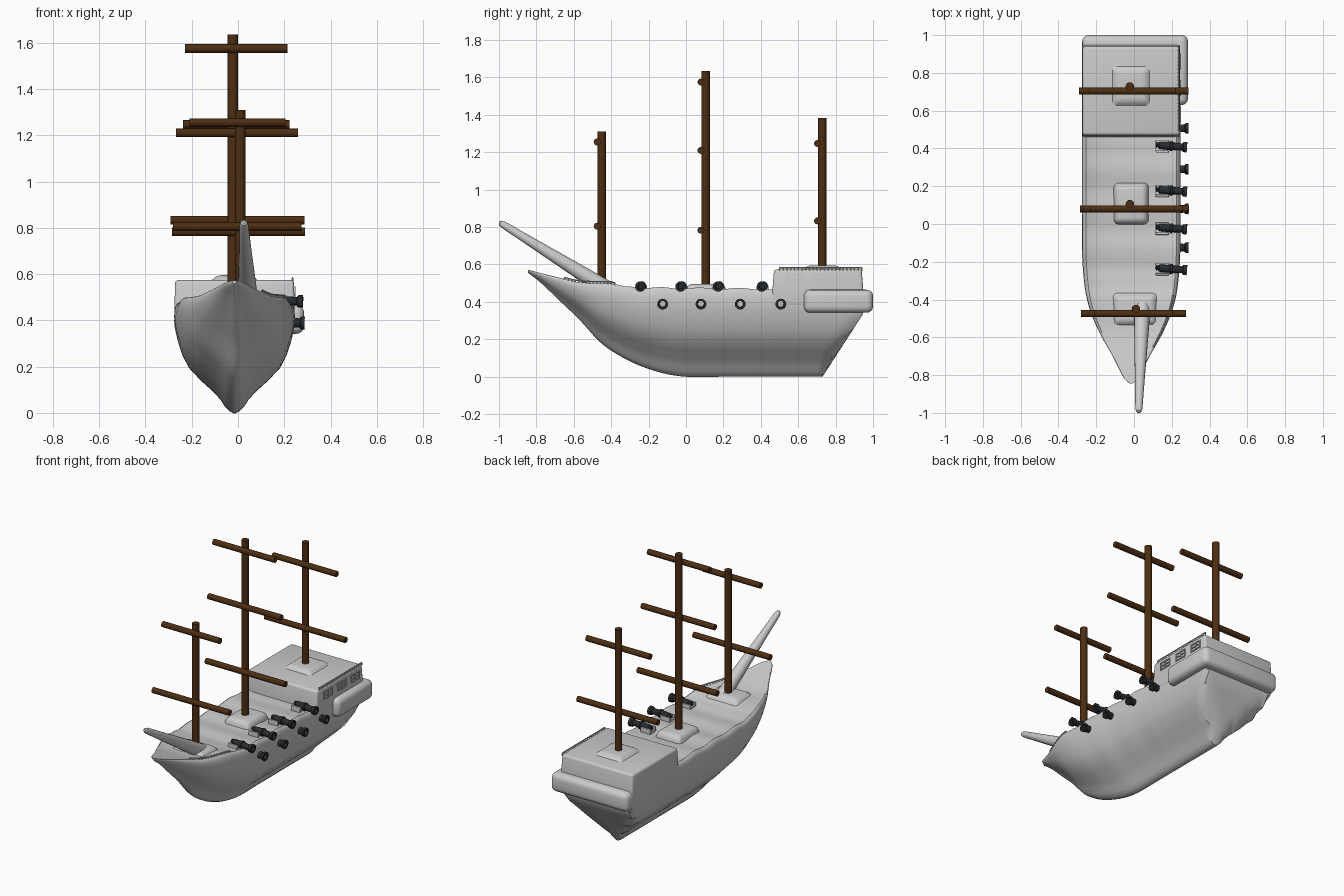
import bpy, bmesh, math
from mathutils import Vector

if "Cube" in bpy.data.objects:
    bpy.data.objects.remove(bpy.data.objects["Cube"])

CX = -0.015  # hull centreline


def material(name, rgb):
    m = bpy.data.materials.new(name)
    m.diffuse_color = (*rgb, 1)
    m.use_nodes = True
    m.node_tree.nodes["Principled BSDF"].inputs["Base Color"].default_value = m.diffuse_color
    return m


GREY = material("hull grey", (0.6, 0.6, 0.6))
WOOD = material("dark wood", (0.075, 0.027, 0.006))
IRON = material("black iron", (0.022, 0.025, 0.028))


def finish(bm, name, mat, angle=35):
    bmesh.ops.recalc_face_normals(bm, faces=bm.faces)
    me = bpy.data.meshes.new(name)
    bm.to_mesh(me)
    bm.free()
    me.materials.append(mat)
    ob = bpy.data.objects.new(name, me)
    bpy.context.collection.objects.link(ob)
    bpy.ops.object.select_all(action='DESELECT')
    ob.select_set(True)
    bpy.context.view_layer.objects.active = ob
    bpy.ops.object.shade_smooth_by_angle(angle=math.radians(angle))
    return ob


def curve(table, y):
    """Smooth interpolation through a few (y, value) points."""
    if y <= table[0][0]:
        return table[0][1]
    if y >= table[-1][0]:
        return table[-1][1]
    n = len(table)

    def slope(i):
        a, b = table[max(i - 1, 0)], table[min(i + 1, n - 1)]
        return (b[1] - a[1]) / (b[0] - a[0])
    i = max(k for k in range(n - 1) if table[k][0] <= y)
    (x0, v0), (x1, v1) = table[i], table[i + 1]
    h = x1 - x0
    t = (y - x0) / h
    return ((2*t**3 - 3*t*t + 1) * v0 + (t**3 - 2*t*t + t) * h * slope(i)
            + (3*t*t - 2*t**3) * v1 + (t**3 - t*t) * h * slope(i + 1))


def loft(bm, rings, cap0=True, cap1=True):
    vs = [[bm.verts.new(p) for p in r] for r in rings]
    n = len(vs[0])
    for a, b in zip(vs, vs[1:]):
        for i in range(n):
            bm.faces.new((a[i], a[(i+1) % n], b[(i+1) % n], b[i]))
    if cap0:
        bm.faces.new(vs[0])
    if cap1:
        bm.faces.new(vs[-1])


def lathe(name, p0, p1, profile, mat, sides=16, closed=True):
    """Turned part along p0-p1; profile is (fraction, radius) pairs."""
    p0, p1 = Vector(p0), Vector(p1)
    rot = (p1 - p0).to_track_quat('Z', 'Y')
    bm = bmesh.new()
    loft(bm, [[p0.lerp(p1, f) + rot @ Vector((r * math.cos(math.tau * k / sides),
               r * math.sin(math.tau * k / sides), 0)) for k in range(sides)]
              for f, r in profile], closed, closed)
    return finish(bm, name, mat)


def block(name, x, y, z, bevel=0.0, taper=(0, 0), mat=GREY):
    """Box from ranges, top inset by taper, with rounded edges."""
    bm = bmesh.new()
    rings = []
    for zz, tx, ty in ((z[0], 0, 0), (z[1], *taper)):
        rings.append([(x[0]+tx, y[0]+ty, zz), (x[1]-tx, y[0]+ty, zz),
                      (x[1]-tx, y[1]-ty, zz), (x[0]+tx, y[1]-ty, zz)])
    loft(bm, rings)
    if bevel:
        bmesh.ops.bevel(bm, geom=bm.edges[:], offset=bevel, segments=4,
                        profile=0.5, affect='EDGES')
    return finish(bm, name, mat, 40)


# Hull lines: keel height, deck edge height, half width along y
KEEL = [(-0.845, .555), (-.78, .505), (-.68, .41), (-.57, .305), (-.46, .185),
        (-.36, .115), (-.25, .06), (-.12, .018), (0, 0), (.2, 0), (.95, 0)]
TOP = [(-0.845, .572), (-.76, .55), (-.68, .53), (-.57, .505), (-.4, .498),
       (-.28, .475), (-.1, .47), (.5, .465), (.95, .465)]
HALF = [(-0.845, .008), (-.82, .036), (-.78, .058), (-.7, .098), (-.6, .155),
        (-.5, .202), (-.4, .234), (-.3, .25), (-.15, .26), (.1, .26), (.95, .26)]
# Half section: height fraction, width fraction
SECTION = [(0, .02), (.02, .09), (.06, .16), (.12, .23), (.2, .36), (.3, .56), (.42, .76),
           (.54, .87), (.66, .94), (.78, .99), (.88, 1), (.95, .985), (.985, .96),
           (1, .92), (.975, .8), (.97, .4)]
TRANSOM = 0.34 / 0.22


def station(y):
    k, t, w = curve(KEEL, y), curve(TOP, y), curve(HALF, y)
    if -.3 < y < .45:  # scalloped gunwale dipping at each gun
        t += 0.009 * (1 - math.cos(math.tau * (y + .24) / .21)) / 2
    half = []
    for h, f in SECTION:
        z = max(k + (t - k) * h, (y - .73) * TRANSOM)
        half.append((w * f, z))
    right = [(CX + a, y, z) for a, z in half]
    left = [(CX - a, y, z) for a, z in reversed(half)]
    return right + left


bm = bmesh.new()
ys = [-.845 + .025 * i for i in range(63)] + [.73, .78, .84, .9, .945]
loft(bm, [station(y) for y in ys])
finish(bm, "hull", GREY, 40)

# Raised stern deck and wraparound stern gallery
block("stern_deck", (-.276, .246), (.455, .955), (.38, .574), .014, (.004, .016))
gallery = block("stern_gallery", (-.274, .286), (.63, 1.0), (.342, .465), .034, (0, .0))

# Soft raised mast steps
block("fore_mast_step", (-.13, .14), (-.56, -.35), (.46, .513), .02, (.04, .04))
block("main_mast_step", (-.115, .085), (-.01, .225), (.43, .497), .025, (.02, .02))
block("mizzen_mast_step", (-.14, .11), (.6, .86), (.55, .595), .018, (.05, .05))

# Bowsprit
lathe("bowsprit", (.045, -.40, .455), (.025, -.998, .826),
      [(0, .046), (.3, .038), (.7, .026), (.96, .019), (.99, .014), (1, .006)], GREY)

# Masts with yards: x, y, foot, head, then (height, left, right)
MASTS = {
    "fore": (.01, -.45, .48, 1.31, [(.805, -.28, .275), (1.255, -.21, .205)]),
    "main": (-.022, .105, .46, 1.635, [(.783, -.285, .29), (1.21, -.267, .26),
                                       (1.575, -.23, .215)]),
    "mizzen": (-.022, .728, .56, 1.383, [(.833, -.292, .288), (1.247, -.237, .223)]),
}
for name, (x, y, foot, head, yards) in MASTS.items():
    lathe(name + "_mast", (x, y, foot), (x, y, head), [(0, .0225), (1, .0225)], WOOD)
    for z, a, b in yards:
        lathe(name + "_yard", (a, y - .025, z), (b, y - .025, z),
              [(0, .0185), (1, .0185)], WOOD)

# Deck guns on carriages, starboard side only
for y in (-.24, -.025, .175, .41):
    lathe("deck_gun", (.115, y + .008, .487), (.28, y - .004, .482),
          [(0, .006), (.03, .014), (.07, .008), (.12, .019), (.45, .021), (.47, .026),
           (.53, .026), (.55, .02), (.84, .018), (.88, .026), (1, .028),
           (1, .015), (.85, .013)], IRON)
    for s in (-1, 1):
        block("carriage_cheek", (.115, .185), sorted((y + s * .02, y + s * .032)),
              (.45, .487), .003)
    block("carriage_bed", (.115, .18), (y - .025, y + .025), (.45, .468))

# Lower gun muzzles, open tubes with the port showing inside
for y in (-.125, .08, .29, .507):
    lathe("lower_gun", (.215, y, .39), (.288, y, .388),
          [(0, .021), (.5, .021), (.7, .02), (.78, .027), (1, .029), (1, .017), (0, .015)],
          IRON, closed=False)


# Railings, starboard side only
def railing(name, pts, height):
    for a, b in zip(pts, pts[1:]):
        up = Vector((0, 0, height))
        lathe(name + "_top", Vector(a) + up, Vector(b) + up, [(0, .004), (1, .004)], GREY, 6)
    for p in pts:
        lathe(name + "_post", p, Vector(p) + Vector((0, 0, height)),
              [(0, .003), (.5, .005), (1, .003)], GREY, 6)


fore = [-.65 + .27 * i / 14 for i in range(15)]
railing("fore_rail", [(CX + .93 * curve(HALF, y), y, curve(TOP, y) - .008) for y in fore], .016)
railing("stern_rail", [(.236, .5 + .44 * i / 22, .566) for i in range(23)], .017)

# Stern side windows, thin frames with a cross bar
for y in (.58, .72, .86):
    for dy in (-.04, 0, .04):
        block("window_upright", (.243, .249), (y + dy - .003, y + dy + .003), (.497, .547))
    for z in (.5, .522, .544):
        block("window_bar", (.243, .249), (y - .043, y + .043), (z - .003, z + .003))
